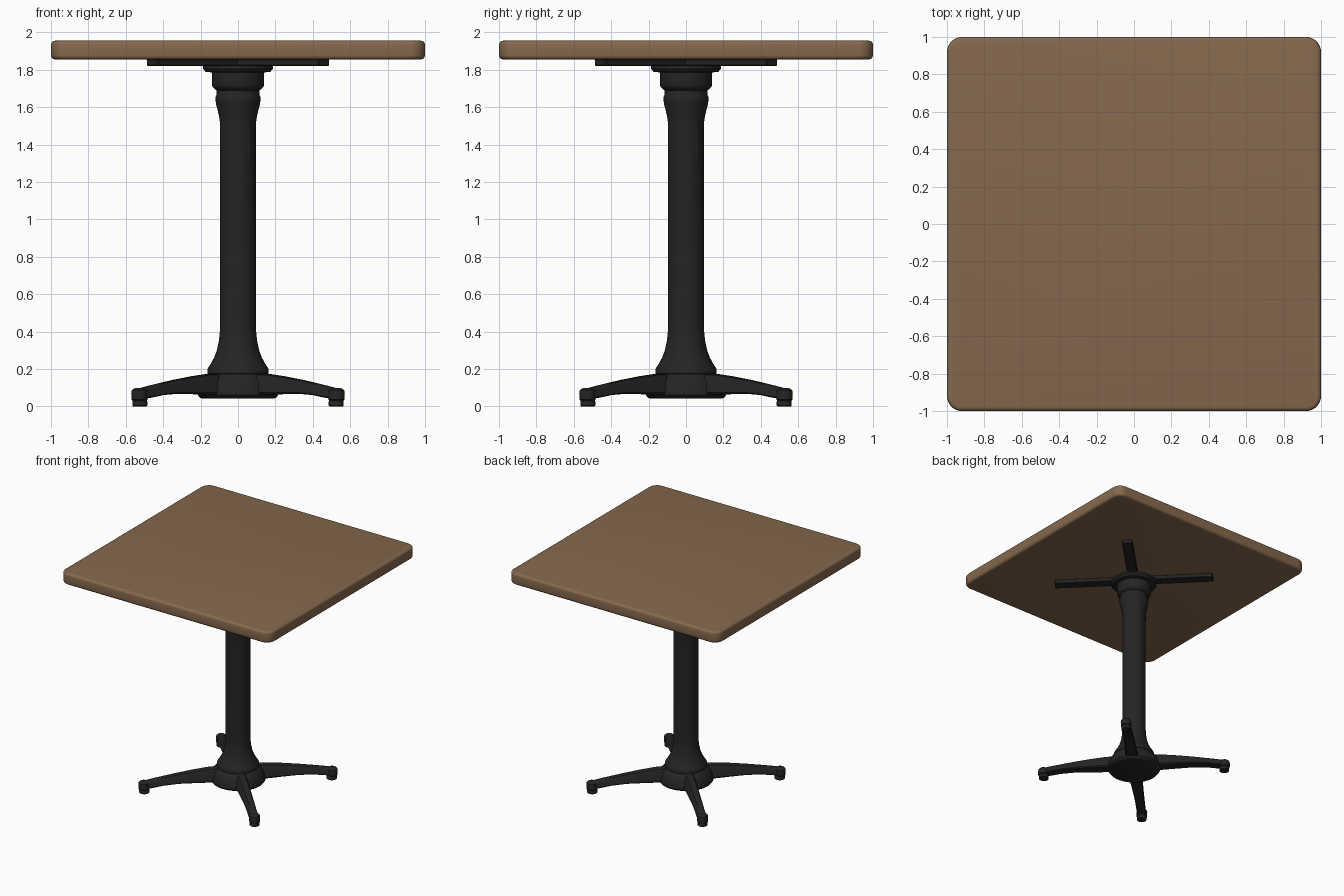
import bpy, bmesh
from math import radians, cos, sin, tau

if "Cube" in bpy.data.objects:
    bpy.data.objects.remove(bpy.data.objects["Cube"])


def material(name, rgb):
    m = bpy.data.materials.new(name)
    m.diffuse_color = (*rgb, 1)
    m.use_nodes = True
    m.node_tree.nodes["Principled BSDF"].inputs["Base Color"].default_value = m.diffuse_color
    return m


WOOD = material("brown_wood", (0.235, 0.14, 0.075))
IRON = material("black_metal", (0.018, 0.018, 0.019))


def finish(bm, name, mat, turn=0.0, angle=35):
    bmesh.ops.recalc_face_normals(bm, faces=bm.faces)
    me = bpy.data.meshes.new(name)
    bm.to_mesh(me)
    bm.free()
    me.materials.append(mat)
    ob = bpy.data.objects.new(name, me)
    bpy.context.collection.objects.link(ob)
    ob.rotation_euler.z = turn
    bpy.ops.object.select_all(action='DESELECT')
    ob.select_set(True)
    bpy.context.view_layer.objects.active = ob
    bpy.ops.object.shade_smooth_by_angle(angle=radians(angle))
    return ob


def skin(bm, rings):
    """Join closed rings of points into a capped tube."""
    loops = [[bm.verts.new(p) for p in r] for r in rings]
    n = len(loops[0])
    for a, b in zip(loops, loops[1:]):
        for i in range(n):
            bm.faces.new((a[i], a[(i + 1) % n], b[(i + 1) % n], b[i]))
    bm.faces.new(loops[0][::-1])
    bm.faces.new(loops[-1])


def lathe(name, profile, cx=0.0, turn=0.0, n=48):
    bm = bmesh.new()
    skin(bm, [[(cx + r * cos(tau * i / n), r * sin(tau * i / n), z)
               for i in range(n)] for r, z in profile])
    return finish(bm, name, IRON, turn)


def box(bm, size, centre):
    made = bmesh.ops.create_cube(bm, size=1)["verts"]
    for v in made:
        v.co = [v.co[k] * size[k] + centre[k] for k in range(3)]


# square top with rounded corners and softened rims
bm = bmesh.new()
box(bm, (2, 2, 0.1), (0, 0, 1.905))
upright = [e for e in bm.edges if abs(e.verts[0].co.z - e.verts[1].co.z) > 0.05]
bmesh.ops.bevel(bm, geom=upright, offset=0.08, segments=8, profile=0.5, affect='EDGES')
rims = [e for e in bm.edges if abs(e.verts[0].co.z - e.verts[1].co.z) < 0.001]
bmesh.ops.bevel(bm, geom=rims, offset=0.022, segments=4, profile=0.5, affect='EDGES')
finish(bm, "table_top", WOOD)

# diagonal bars under the top
for k in range(2):
    bm = bmesh.new()
    box(bm, (1.3, 0.085, 0.035), (0, 0, 1.8385))
    bmesh.ops.bevel(bm, geom=bm.edges[:], offset=0.004, segments=1, affect='EDGES')
    finish(bm, f"support_bar_{k + 1}", IRON, radians(45 + 90 * k))

# column with flared foot, moulded neck and top flange
lathe("column", [
    (0.155, 0.165), (0.164, 0.175), (0.164, 0.198), (0.157, 0.21), (0.143, 0.232),
    (0.127, 0.262), (0.113, 0.30), (0.102, 0.35), (0.097, 0.40), (0.096, 0.44),
    (0.096, 1.51), (0.099, 1.54), (0.108, 1.58), (0.117, 1.615), (0.121, 1.64),
    (0.121, 1.655), (0.114, 1.665), (0.114, 1.69), (0.123, 1.694), (0.137, 1.71),
    (0.139, 1.72), (0.139, 1.785), (0.173, 1.789), (0.186, 1.805), (0.186, 1.823)])

# domed hub
lathe("base_hub", [(0.192, 0.042), (0.205, 0.047), (0.215, 0.06), (0.215, 0.075),
                   (0.208, 0.105), (0.193, 0.14), (0.172, 0.166), (0.155, 0.177)])

# leg stations: distance, bottom, top, half width below, half width above
STATIONS = [(0.06, 0.062, 0.176, 0.055, 0.036), (0.23, 0.063, 0.173, 0.052, 0.035),
            (0.35, 0.066, 0.160, 0.047, 0.032), (0.48, 0.068, 0.142, 0.042, 0.029),
            (0.60, 0.060, 0.122, 0.039, 0.028), (0.68, 0.047, 0.108, 0.038, 0.028),
            (0.745, 0.040, 0.095, 0.036, 0.028)]


def leg_ring(x, b, t, wb, wt):
    h = t - b
    half = [(wb * 0.85, b), (wb, b + 0.1 * h), (wt, t - 0.2 * h), (wt * 0.75, t - 0.05 * h),
            (wt * 0.4, t)]
    return [(x, y, z) for y, z in half] + [(x, -y, z) for y, z in reversed(half)]


for k in range(4):
    turn = radians(45 + 90 * k)
    bm = bmesh.new()
    skin(bm, [leg_ring(*s) for s in STATIONS])
    finish(bm, f"leg_{k + 1}", IRON, turn)
    # rounded leg end and its foot pad
    lathe(f"leg_end_{k + 1}", [(0.037, 0.03), (0.043, 0.036), (0.044, 0.07),
                               (0.041, 0.085), (0.03, 0.095), (0.015, 0.099)], 0.745, turn, 24)
    lathe(f"foot_pad_{k + 1}", [(0.036, 0), (0.04, 0.004), (0.04, 0.026), (0.036, 0.032)],
          0.742, turn, 24)
